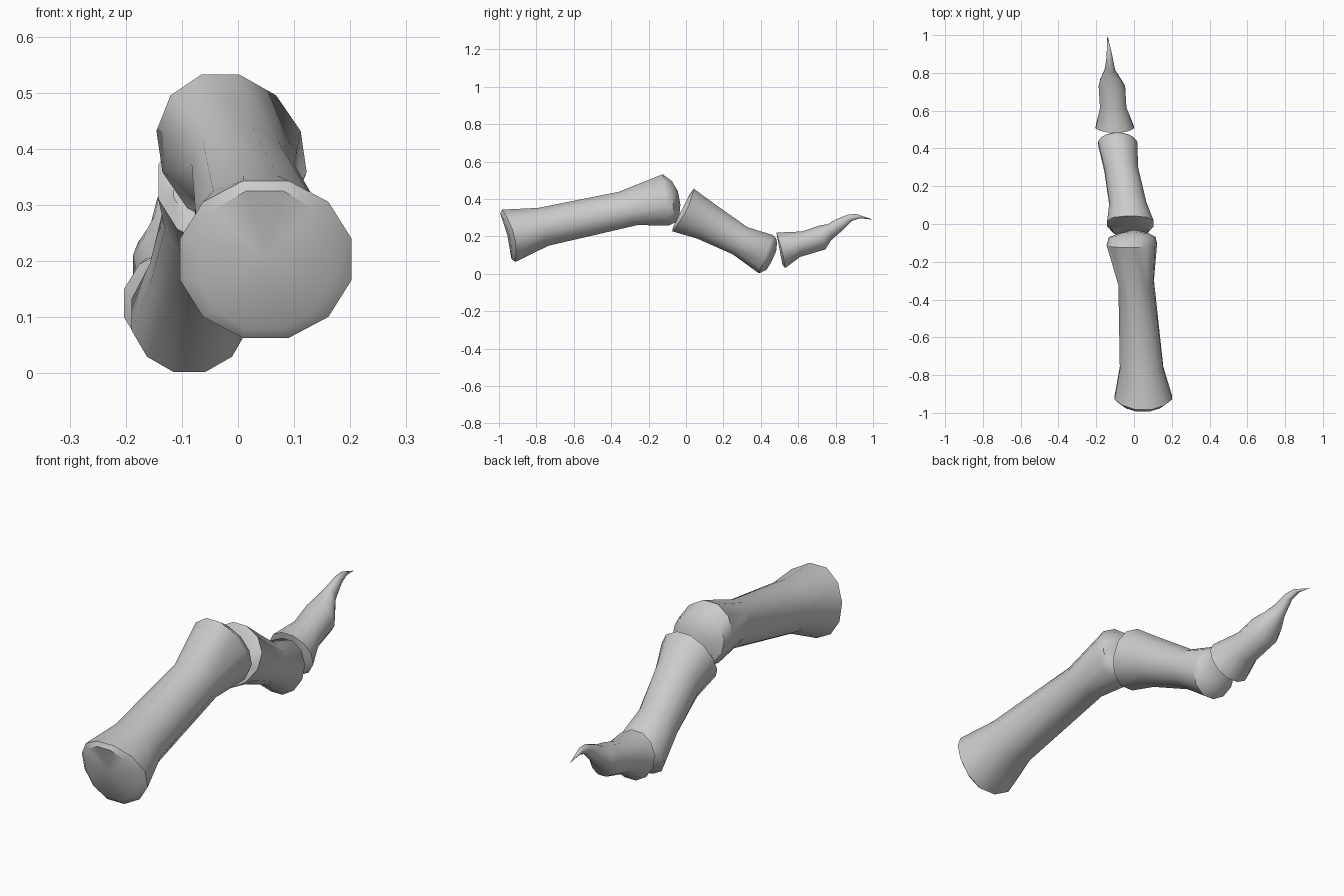
import bpy, math
from mathutils import Vector

SIDES = 12


def ring(spec):
    """Section: top (y, z), bottom (y, z), x min, x max, y push at the sides, x lean of the top."""
    ty, tz, by, bz, x0, x1, push, lean = spec
    pts = []
    for i in range(SIDES):
        a = 2 * math.pi * (i + 0.5) / SIDES
        c = math.cos(a) / math.cos(math.pi / SIDES)
        s = math.sin(a) / math.cos(math.pi / SIDES)
        pts.append(Vector(((x0 + x1) / 2 + c * (x1 - x0) / 2 + lean * s,
                           (ty + by) / 2 + s * (ty - by) / 2 + push * c * c,
                           (tz + bz) / 2 + s * (tz - bz) / 2)))
    return pts


def bone(name, specs, start, end):
    """Loft through the sections, closed by a centre point at each end."""
    verts = [Vector(start)]
    for s in specs:
        verts += ring(s)
    verts.append(Vector(end))
    last, n, faces = len(verts) - 1, len(specs), []
    for i in range(SIDES):
        j = (i + 1) % SIDES
        faces.append((0, 1 + i, 1 + j))
        for k in range(n - 1):
            a, b = 1 + k * SIDES, 1 + (k + 1) * SIDES
            faces.append((a + i, b + i, b + j, a + j))
        e = 1 + (n - 1) * SIDES
        faces.append((e + j, e + i, last))
    mesh = bpy.data.meshes.new(name)
    mesh.from_pydata(verts, [], faces)
    ob = bpy.data.objects.new(name, mesh)
    bpy.context.collection.objects.link(ob)
    bpy.ops.object.select_all(action='DESELECT')
    ob.select_set(True)
    bpy.context.view_layer.objects.active = ob
    bpy.ops.object.mode_set(mode='EDIT')
    bpy.ops.mesh.select_all(action='SELECT')
    bpy.ops.mesh.normals_make_consistent(inside=False)
    bpy.ops.object.mode_set(mode='OBJECT')
    bpy.ops.object.shade_smooth_by_angle(angle=math.radians(40))
    return ob


# Long base bone with a flat rear joint and a rounded front knuckle
bone("base_bone", [
    (-0.995, 0.325, -0.935, 0.08, -0.075, 0.17, 0.02, 0.0),
    (-0.985, 0.343, -0.915, 0.063, -0.103, 0.202, 0.03, 0.0),
    (-0.79, 0.352, -0.735, 0.15, -0.075, 0.155, 0.0, 0.0),
    (-0.36, 0.438, -0.26, 0.26, -0.08, 0.103, 0.0, -0.01),
    (-0.125, 0.532, -0.09, 0.258, -0.14, 0.117, 0.0, -0.02),
    (-0.075, 0.495, -0.055, 0.275, -0.13, 0.11, -0.005, -0.015),
    (-0.042, 0.44, -0.035, 0.31, -0.075, 0.07, -0.01, -0.01),
], (0.05, -0.955, 0.205), (0.0, -0.03, 0.37))

# Middle bone, sloping down
bone("middle_bone", [
    (0.02, 0.425, -0.07, 0.25, -0.115, 0.08, 0.0, 0.0),
    (0.04, 0.455, -0.075, 0.227, -0.142, 0.104, 0.02, 0.0),
    (0.15, 0.375, 0.06, 0.188, -0.13, 0.065, 0.0, 0.0),
    (0.33, 0.248, 0.25, 0.104, -0.157, 0.022, 0.0, 0.0),
    (0.465, 0.207, 0.39, 0.002, -0.19, 0.017, 0.0, 0.0),
    (0.482, 0.19, 0.43, 0.02, -0.175, 0.0, -0.005, 0.0),
    (0.487, 0.165, 0.455, 0.06, -0.14, -0.035, -0.005, 0.0),
], (-0.018, -0.012, 0.335), (-0.087, 0.482, 0.12))

# Tip bone running out into a curved claw
bone("claw_bone", [
    (0.485, 0.21, 0.515, 0.05, -0.18, -0.02, 0.0, 0.0),
    (0.483, 0.22, 0.53, 0.03, -0.203, 0.0, 0.005, 0.0),
    (0.62, 0.226, 0.61, 0.09, -0.18, -0.04, 0.0, 0.0),
    (0.71, 0.257, 0.745, 0.13, -0.187, -0.047, 0.0, 0.0),
    (0.76, 0.266, 0.775, 0.178, -0.178, -0.07, 0.0, 0.0),
    (0.8, 0.29, 0.825, 0.222, -0.156, -0.1, 0.0, 0.0),
    (0.865, 0.316, 0.885, 0.282, -0.146, -0.112, 0.0, 0.0),
    (0.91, 0.32, 0.93, 0.297, -0.144, -0.122, 0.0, 0.0),
], (-0.1, 0.505, 0.13), (-0.141, 1.0, 0.289))
